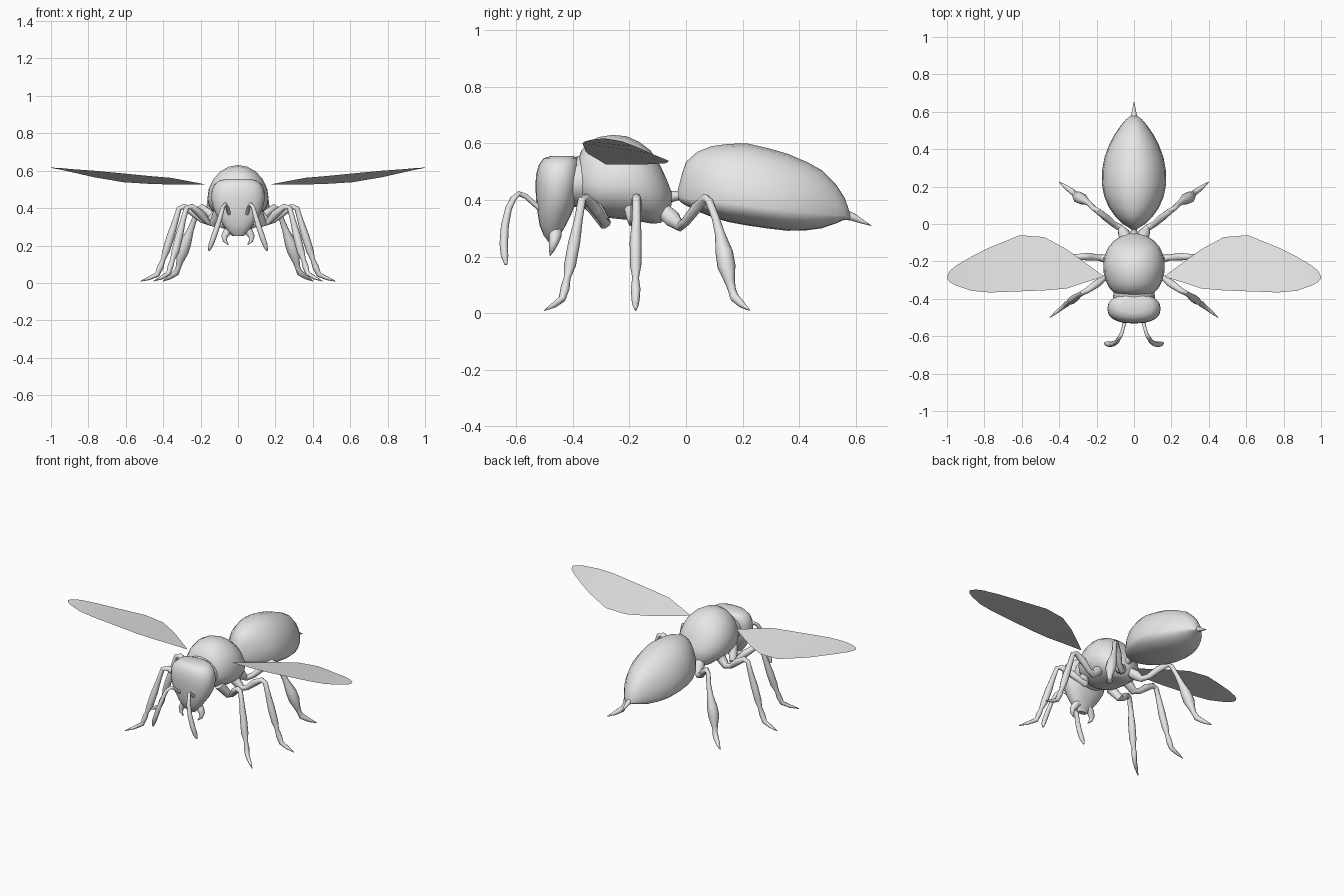
import bpy, math
from mathutils import Vector

grey = bpy.data.materials.new("pale grey")
grey.diffuse_color = (0.8, 0.8, 0.8, 1)


def make(name, verts, faces, mirror=False):
    me = bpy.data.meshes.new(name)
    me.from_pydata(verts, [], faces)
    me.materials.append(grey)
    ob = bpy.data.objects.new(name, me)
    bpy.context.collection.objects.link(ob)
    for p in me.polygons:
        p.use_smooth = True
    if mirror:
        m = ob.modifiers.new("mirror", 'MIRROR')
        m.use_mirror_merge = False
    return ob


def loft(name, rings, mirror=False):
    """Skin a list of equal rings and cap both ends."""
    n = len(rings[0])
    verts = [v for r in rings for v in r]
    faces = [list(range(n))[::-1]]
    for i in range(len(rings) - 1):
        for j in range(n):
            a, b = i * n + j, i * n + (j + 1) % n
            faces.append([a, b, b + n, a + n])
    faces.append([(len(rings) - 1) * n + j for j in range(n)])
    return make(name, verts, faces, mirror)


def body(name, rows, n=20):
    """Rows along y: y, bottom z, widest z, top z, half width."""
    rings = []
    for y, zb, zm, zt, w in rows:
        ring = []
        for j in range(n):
            a = -2 * math.pi * j / n
            s = math.sin(a)
            ring.append((w * math.cos(a), y, zm + s * (zt - zm if s > 0 else zm - zb)))
        rings.append(ring)
    return loft(name, rings)


def tube(name, path, n=8, mirror=True):
    """Path of x, y, z, radius."""
    pts = [Vector(p[:3]) for p in path]
    rings = []
    for i, p in enumerate(pts):
        t = (pts[min(i + 1, len(pts) - 1)] - pts[max(i - 1, 0)]).normalized()
        ref = Vector((0, 1, 0)) if abs(t.y) < 0.75 else Vector((1, 0, 0))
        u = t.cross(ref).normalized()
        v = t.cross(u)
        rings.append([p + path[i][3] * (u * math.cos(k) + v * math.sin(k))
                      for k in [2 * math.pi * j / n for j in range(n)]])
    return loft(name, rings, mirror)


# Abdomen with sting
body("abdomen", [
    (-0.03, .405, .415, .43, .012), (-0.015, .39, .41, .49, .035),
    (0.0, .38, .405, .535, .06), (.04, .36, .40, .57, .10),
    (.09, .34, .395, .59, .135), (.15, .322, .387, .598, .16),
    (.215, .31, .38, .60, .172), (.29, .299, .37, .583, .17),
    (.36, .291, .362, .563, .157), (.43, .293, .355, .533, .13),
    (.48, .30, .35, .505, .103), (.53, .317, .345, .455, .068),
    (.56, .33, .343, .41, .042), (.58, .333, .34, .352, .016)])
tube("sting", [(0, .56, .348, .018), (0, .59, .34, .014),
               (0, .62, .325, .008), (0, .655, .309, .001)], mirror=False)
tube("waist", [(0, -.08, .41, .03), (0, -.05, .412, .02),
               (0, -.03, .415, .016), (0, 0, .42, .03)], mirror=False)

# Thorax
body("thorax", [
    (-.385, .41, .47, .53, .07), (-.37, .38, .46, .575, .105),
    (-.345, .358, .455, .603, .13), (-.31, .343, .45, .622, .149),
    (-.26, .335, .45, .63, .162), (-.21, .33, .45, .625, .164),
    (-.165, .324, .445, .605, .156), (-.125, .317, .435, .575, .138),
    (-.09, .318, .425, .52, .108), (-.065, .34, .415, .465, .07),
    (-.052, .38, .41, .43, .025)])
body("neck", [(-.44, .37, .46, .545, .10), (-.40, .375, .46, .55, .112),
              (-.36, .375, .46, .56, .11)])

# Head: rows along z with front y, back y, half width
rings = []
for z, yf, yb, w in [(.25, -.485, -.455, .03), (.275, -.503, -.445, .052),
                     (.31, -.517, -.425, .08), (.35, -.524, -.405, .108),
                     (.40, -.53, -.385, .133), (.45, -.532, -.375, .143),
                     (.49, -.53, -.372, .141), (.525, -.52, -.375, .128),
                     (.548, -.503, -.382, .10), (.556, -.475, -.40, .06)]:
    ring = []
    for j in range(20):
        a = 2 * math.pi * j / 20
        c, s = math.cos(a), math.sin(a)
        ring.append((w * math.copysign(abs(c) ** .85, c),
                     (yf + yb) / 2 + (yb - yf) / 2 * math.copysign(abs(s) ** .85, s), z))
    rings.append(ring)
loft("head", rings)

# Mandibles and antennae
tube("mandible", [(.035, -.46, .30, .022), (.058, -.462, .272, .022),
                  (.073, -.468, .248, .017), (.07, -.474, .225, .011),
                  (.052, -.48, .204, .002)])
tube("antenna", [(.045, -.505, .365, .013), (.052, -.535, .385, .009),
                 (.06, -.565, .412, .009), (.068, -.59, .422, .010),
                 (.08, -.61, .405, .011), (.09, -.627, .37, .012),
                 (.108, -.64, .31, .014), (.13, -.644, .245, .015),
                 (.146, -.641, .20, .013), (.155, -.636, .172, .005)])

# Legs
tube("front_leg", [(.10, -.33, .385, .03), (.135, -.285, .315, .022),
                   (.16, -.29, .325, .016), (.20, -.32, .368, .022),
                   (.25, -.355, .408, .016), (.275, -.368, .402, .014),
                   (.295, -.38, .33, .015), (.315, -.395, .25, .021),
                   (.335, -.41, .17, .021), (.35, -.42, .125, .012),
                   (.36, -.427, .09, .016), (.372, -.438, .05, .013),
                   (.41, -.467, .028, .010), (.45, -.50, .01, .002)])
tube("middle_leg", [(.11, -.19, .37, .03), (.155, -.185, .325, .022),
                    (.19, -.18, .335, .016), (.24, -.175, .378, .021),
                    (.29, -.175, .408, .016), (.315, -.175, .398, .014),
                    (.335, -.175, .33, .016), (.36, -.178, .25, .021),
                    (.385, -.178, .17, .02), (.40, -.178, .125, .012),
                    (.415, -.178, .085, .017), (.432, -.178, .045, .014),
                    (.475, -.178, .025, .010), (.52, -.178, .009, .002)])
tube("hind_leg", [(.035, -.09, .37, .03), (.055, -.05, .335, .032),
                  (.075, -.02, .306, .018), (.11, 0, .325, .017),
                  (.15, .035, .37, .02), (.195, .07, .407, .016),
                  (.215, .083, .395, .014), (.235, .105, .335, .014),
                  (.255, .12, .28, .018), (.28, .135, .215, .031),
                  (.297, .143, .165, .032), (.312, .155, .11, .018),
                  (.32, .163, .08, .014), (.33, .172, .055, .017),
                  (.365, .198, .03, .012), (.40, .225, .01, .002)])

# Wings: x, leading y and z, trailing y and z
wing = [(.165, -.283, .525, -.277, .525), (.27, -.315, .545, -.20, .525),
        (.36, -.345, .562, -.135, .526), (.48, -.355, .572, -.07, .53),
        (.61, -.36, .585, -.06, .538), (.77, -.366, .60, -.125, .565),
        (.87, -.357, .607, -.175, .588), (.95, -.33, .614, -.222, .606),
        (.985, -.31, .616, -.25, .612), (1.0, -.29, .617, -.28, .616)]
verts, faces = [], []
for x, y1, z1, y2, z2 in wing:
    verts += [(x, y1, z1), (x, y2, z2)]
for i in range(len(wing) - 1):
    a = 2 * i
    faces.append([a, a + 2, a + 3, a + 1])
make("wing", verts, faces, True)

# Outward normals; keep sharp creases on the closed bodies
for ob in bpy.context.scene.objects:
    bpy.ops.object.select_all(action='DESELECT')
    ob.select_set(True)
    bpy.context.view_layer.objects.active = ob
    if ob.name != "wing":
        bpy.ops.object.mode_set(mode='EDIT')
        bpy.ops.mesh.select_all(action='SELECT')
        bpy.ops.mesh.normals_make_consistent(inside=False)
        bpy.ops.object.mode_set(mode='OBJECT')
        ob.data.set_sharp_from_angle(angle=math.radians(50))
